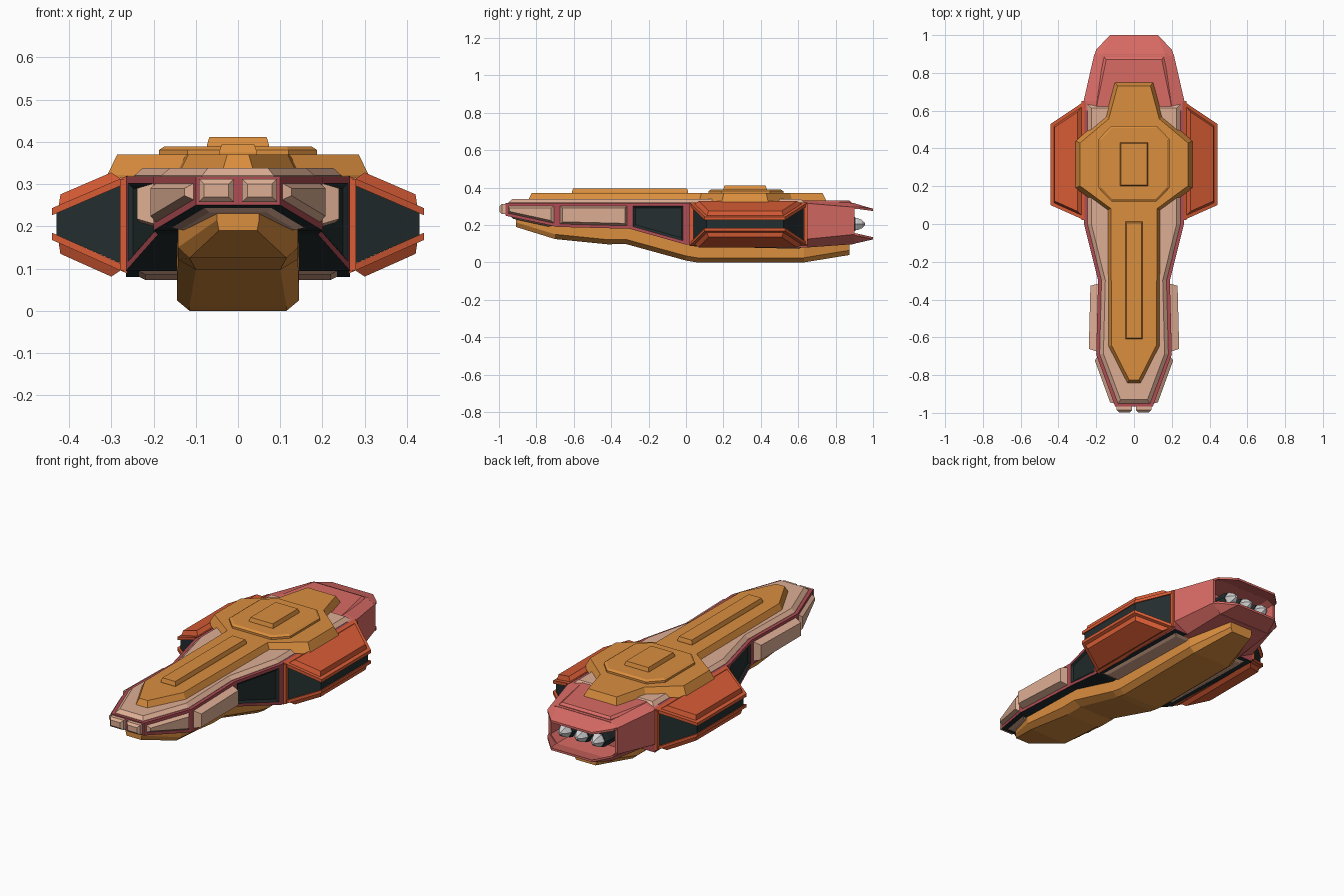
import bpy, bmesh, math
from mathutils import Vector, Matrix

if "Cube" in bpy.data.objects:
    bpy.data.objects.remove(bpy.data.objects["Cube"])


def material(name, *rgb):
    m = bpy.data.materials.new(name)
    m.diffuse_color = [(c / 255 / 12.92 if c < 11 else ((c / 255 + .055) / 1.055) ** 2.4) for c in rgb] + [1]
    m.use_nodes = True
    m.node_tree.nodes["Principled BSDF"].inputs["Base Color"].default_value = m.diffuse_color
    return m


ORANGE = material("orange plating", 218, 142, 62)
BEIGE = material("beige panel", 222, 174, 148)
FRAME = material("dark red frame", 176, 77, 84)
PINK = material("coral engine shell", 218, 107, 101)
RUST = material("red orange wing", 216, 92, 53)
BLACK = material("black green hull", 36, 46, 47)
GREY = material("light grey", 208, 208, 208)


def finish(bm, name, *mats):
    bmesh.ops.recalc_face_normals(bm, faces=bm.faces)
    me = bpy.data.meshes.new(name)
    bm.to_mesh(me)
    bm.free()
    for m in mats:
        me.materials.append(m)
    ob = bpy.data.objects.new(name, me)
    bpy.context.collection.objects.link(ob)
    return ob


def step(bm, f, inset, height):
    """Inset a face and move it along its normal."""
    n = f.normal.copy()
    bmesh.ops.inset_individual(bm, faces=[f], thickness=inset, use_even_offset=True)
    for v in f.verts:
        v.co += n * height


def loft(rings):
    """Skin equal-length point rings and cap both ends."""
    bm = bmesh.new()
    vs = [[bm.verts.new(p) for p in r] for r in rings]
    n = len(rings[0])
    for a, b in zip(vs, vs[1:]):
        for i in range(n):
            j = (i + 1) % n
            bm.faces.new((a[i], a[j], b[j], b[i]))
    caps = [bm.faces.new(vs[0]), bm.faces.new(vs[-1])]
    bmesh.ops.recalc_face_normals(bm, faces=bm.faces)
    bm.normal_update()
    return bm, caps


def section(y, half):
    """Mirrored cross-section at y from (x, z) points."""
    return [(x, y, z) for x, z in half] + [(-x, y, z) for x, z in reversed(half)]


def plate(name, half, z0, wall, z1, bevel, mat):
    """Mirrored outline with a short wall and a bevelled top."""
    pts = half + [(-x, y) for x, y in reversed(half)]
    bm, caps = loft([[(x, y, z) for x, y in pts] for z in (z0, z0 + wall)])
    step(bm, caps[1], bevel, z1 - z0 - wall)
    return finish(bm, name, mat)


def block(name, x0, x1, y0, y1, z0, z1, mat, bevel=0):
    bm, caps = loft([[(x0, y, z0), (x1, y, z0), (x1, y, z1), (x0, y, z1)] for y in (y1, y0)])
    if bevel:
        step(bm, caps[1], bevel, bevel)
    return finish(bm, name, mat)


# Main hull: framed side panels and underside panels
HULL = [(-.965, .1, .25), (-.69, .2, .19), (-.3, .19, .18), (0, .265, .095), (.65, .265, .08)]
bm, caps = loft([section(y, [(w, zb), (w, .318)]) for y, w, zb in HULL])
for f in list(bm.faces):
    n, y = f.normal, f.calc_center_median().y
    if abs(n.x) > .5 and y < 0:
        step(bm, f, .016, 0)
        f.material_index = 2 if y < -.3 else 1
        step(bm, f, .012, .018 if y < -.7 else .04 if y < -.3 else -.01)
    elif n.z < -.5:
        f.material_index = 1
        if y < -.7 or y > 0:
            step(bm, f, .03, 0)
            f.material_index = 2
            step(bm, f, .015, .008)
finish(bm, "hull", FRAME, BLACK, BEIGE)

# Nose pads
for s in (-1, 1):
    block("nose_pad", *sorted((s * .01, s * .092)), -.985, -.95, .258, .312, BEIGE, .012)

# Beige upper deck
plate("upper_deck", [(.085, -.95), (.182, -.69), (.172, -.3), (.246, 0), (.246, .635), (.2, .635)],
      .31, .01, .338, .02, BEIGE)

# Orange dorsal plating, stacked
plate("dorsal_plate", [(.04, -.85), (.142, -.65), (.147, .07), (.31, .19), (.31, .44),
                       (.155, .57), (.105, .755)], .315, .006, .37, .024, ORANGE)
plate("dorsal_octagon", [(.12, .12), (.187, .19), (.187, .45), (.12, .52)], .365, .016, .389, .012, ORANGE)
plate("dorsal_hatch", [(.074, .2), (.074, .432)], .385, .006, .411, .006, ORANGE)
plate("dorsal_spine", [(.045, -.61), (.045, .012)], .365, .01, .394, .006, ORANGE)

# Orange keel: y, half width, top z, bottom half width, bottom z
KEEL = [(-.91, .05, .25, .045, .19), (-.7, .142, .2, .115, .125), (-.42, .142, .19, .1, .097),
        (-.32, .142, .19, .1, .098), (0, .145, .11, .115, .01), (.06, .145, .11, .115, 0),
        (.63, .145, .11, .115, 0), (.875, .07, .11, .06, .04)]
bm, caps = loft([section(y, [(w, zt), (w, zb + .025), (wb, zb)]) for y, w, zt, wb, zb in KEEL])
finish(bm, "keel", ORANGE)

# Side wings: dark core between an upper and a lower armoured slab
for s in (-1, 1):
    rings = []
    for x, y0, y1, z0, z1 in ((.25, .03, .64, .1, .31), (.43, .11, .52, .18, .232)):
        rings.append([(s * x, y0, z0), (s * x, y1, z0), (s * x, y1, z1), (s * x, y0, z1)])
    bm, caps = loft(rings)
    finish(bm, "wing_core", BLACK)
    for name, zi, zo, d in (("wing_upper_slab", .32, .243, -1), ("wing_lower_slab", .088, .168, 1)):
        plan = [(.262, .02, zi), (.262, .65, zi), (.441, .53, zo), (.441, .1, zo)]
        outer = [(s * x, y, z) for x, y, z in plan]
        inner = [(x, y, z + d * .017) for x, y, z in outer]
        bm, caps = loft([inner, outer])
        step(bm, caps[1], .018, 0)
        step(bm, caps[1], .014, .022)
        finish(bm, name, RUST)
    for y in (.02, .63):
        block("wing_post", *sorted((s * .262, s * .279)), y, y + .02, .095, .312, RUST)

# Engine shell with a recessed rear opening
bm, caps = loft([section(.6, [(.2, .33), (.267, .316), (.267, .125), (.18, .08)]),
                 section(.65, [(.2, .33), (.267, .316), (.267, .125), (.18, .08)]),
                 section(.9, [(.165, .318), (.21, .295), (.21, .15), (.165, .098)])])
step(bm, caps[1], .014, 0)
step(bm, caps[1], .002, -.13)
finish(bm, "engine_shell", PINK)
plate("engine_top_panel", [(.215, .6), (.205, .66), (.158, .885)], .31, .012, .332, .014, PINK)

# Rear flaps above and below the nozzles
for name, za, zb, zc, d in (("upper_flap", .319, .297, .287, -.012), ("lower_flap", .098, .148, .123, .012)):
    half = [(.165, .89, za), (.21, .89, zb), (.2, .925, zb), (.125, 1, zc)]
    if d > 0:
        half[2] = (.2, .925, .14)
    bm = bmesh.new()
    for dz in (0, d):
        for x, y, z in half:
            for s in (-1, 1):
                bm.verts.new((s * x, y, z + dz))
    # solid skin: strips across the mirrored points
    bm.verts.ensure_lookup_table()
    v = bm.verts
    top = [[v[o + 2 * i + k] for i in range(4)] for o in (0, 8) for k in (0, 1)]
    for a, b in ((top[0], top[1]), (top[2], top[3])):
        bm.faces.new((a[0], a[3], b[3], b[0]))
        bm.faces.new((a[0], a[1], a[2], a[3]))
        bm.faces.new((b[0], b[1], b[2], b[3]))
    for a, b in ((top[0], top[2]), (top[1], top[3])):
        for i in range(3):
            bm.faces.new((a[i], a[i + 1], b[i + 1], b[i]))
    bm.faces.new((top[0][3], top[1][3], top[3][3], top[2][3]))
    finish(bm, name, PINK)

# Three hexagonal nozzles with grey exhaust cones
for x in (-.1, 0, .1):
    def ring(y, r):
        return [(x + r * math.cos(i * math.pi / 3), y, .205 + r * math.sin(i * math.pi / 3)) for i in range(6)]
    bm, caps = loft([ring(.75, .048), ring(.88, .048), ring(.905, .042)])
    finish(bm, "nozzle_housing", BLACK)
    bm, caps = loft([ring(.88, .038), ring(.915, .038), ring(.94, .026), ring(.956, .008)])
    finish(bm, "exhaust_cone", GREY)
